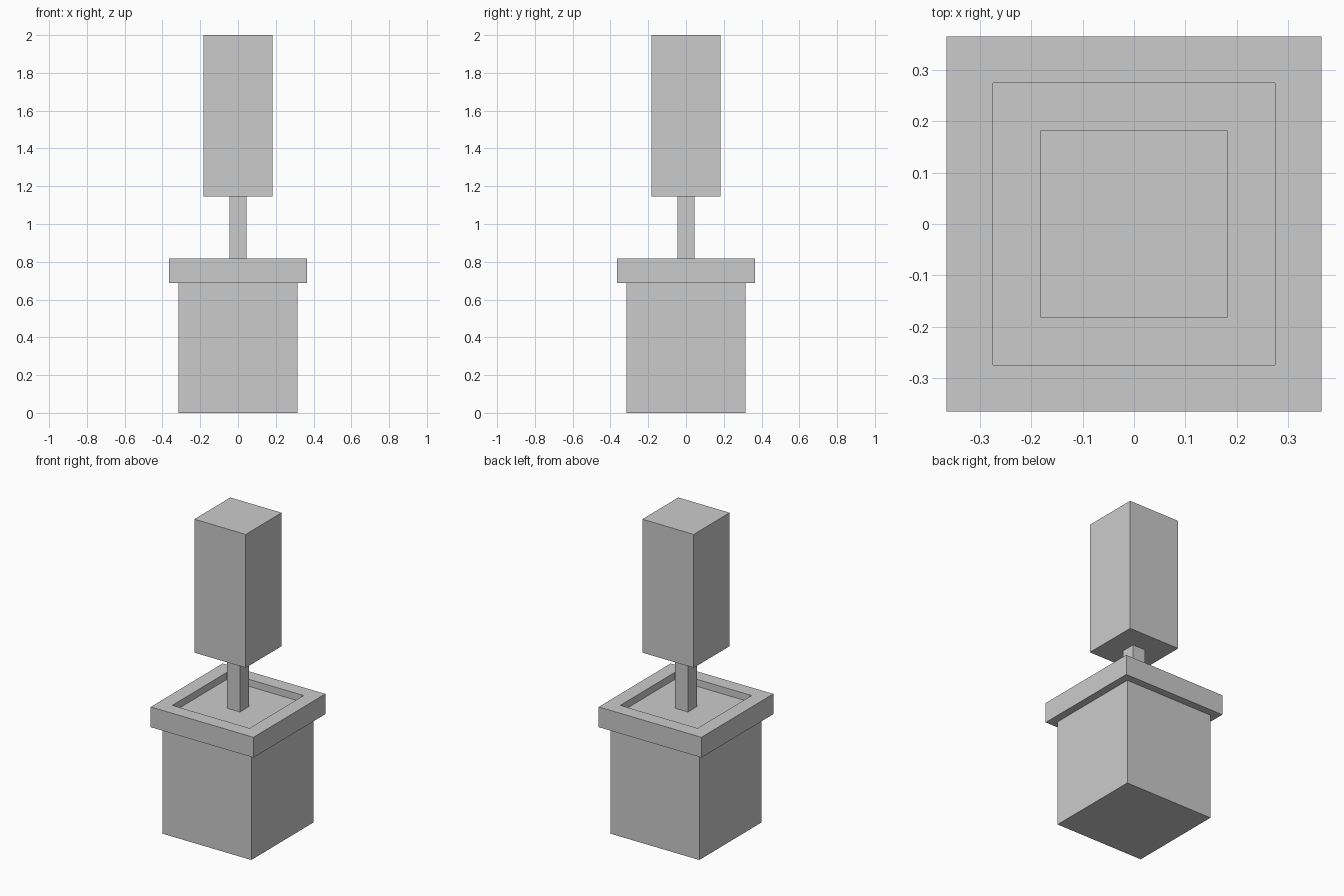
import bpy
import bmesh

if "Cube" in bpy.data.objects:
    bpy.data.objects.remove(bpy.data.objects["Cube"])

SOIL_Z = 0.773


def square_loft(name, profile, cap_start=True, cap_end=True):
    """Join square rings given as (half width, height), bottom/outside first."""
    bm = bmesh.new()
    rings = [[bm.verts.new((sx * r, sy * r, z))
              for sx, sy in ((-1, -1), (1, -1), (1, 1), (-1, 1))]
             for r, z in profile]
    for a, b in zip(rings, rings[1:]):
        for i in range(4):
            j = (i + 1) % 4
            bm.faces.new((a[i], a[j], b[j], b[i]))
    if cap_start:
        bm.faces.new(rings[0][::-1])
    if cap_end:
        bm.faces.new(rings[-1])
    mesh = bpy.data.meshes.new(name)
    bm.to_mesh(mesh)
    bm.free()
    obj = bpy.data.objects.new(name, mesh)
    bpy.context.collection.objects.link(obj)
    return obj


# Planter box with overhanging rim and recessed opening
square_loft("planter", [(0.315, 0), (0.315, 0.688), (0.364, 0.688),
                        (0.364, 0.818), (0.274, 0.818), (0.274, SOIL_Z)],
            cap_end=False)

# Soil surface filling the opening
square_loft("soil", [(0.274, SOIL_Z)], cap_start=False)

# Trunk, open where it meets the soil and foliage
square_loft("trunk", [(0.045, SOIL_Z), (0.045, 1.145)],
            cap_start=False, cap_end=False)

# Clipped foliage block
square_loft("foliage", [(0.182, 1.145), (0.182, 2.0)])
